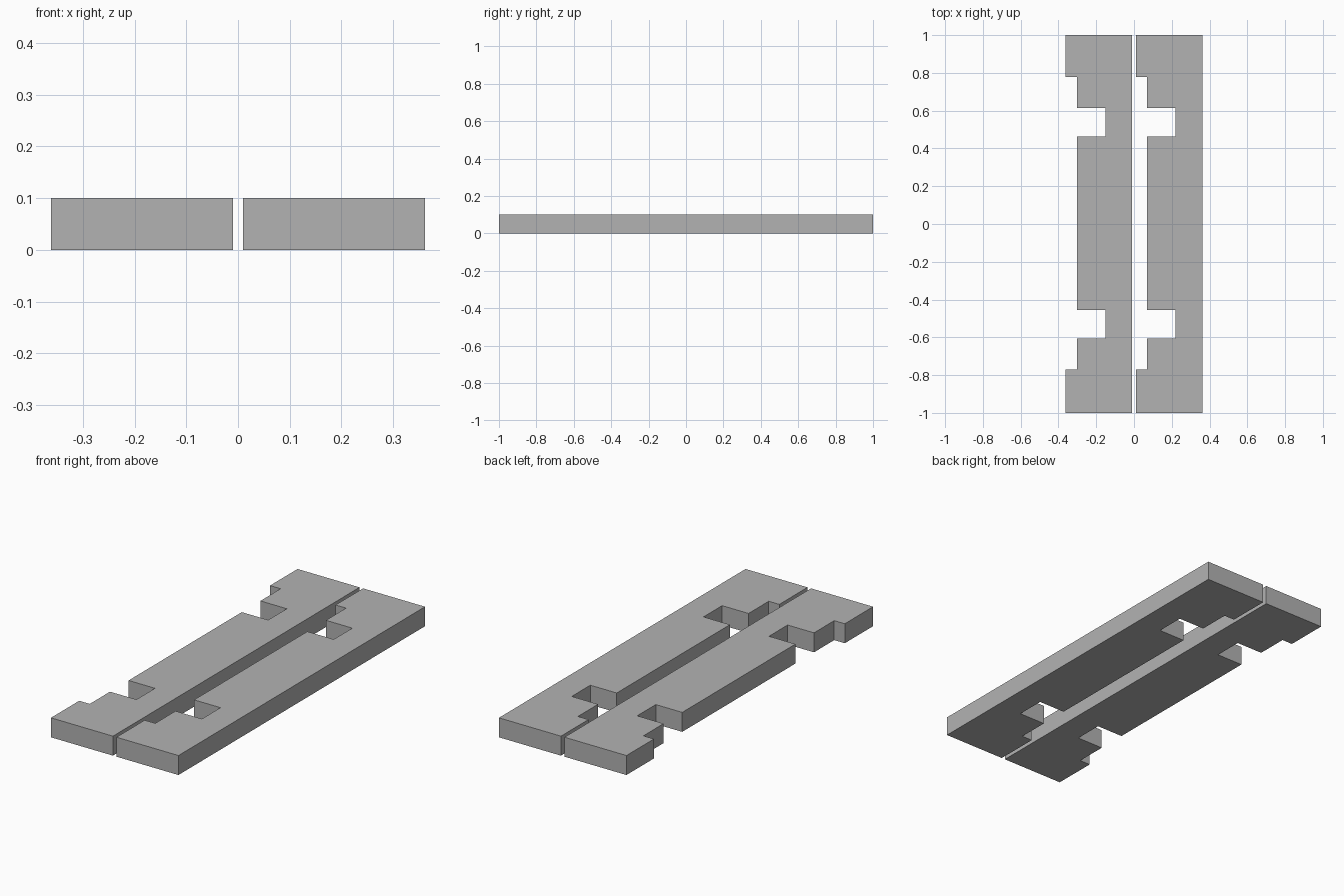
import bpy
import bmesh

if "Cube" in bpy.data.objects:
    bpy.data.objects.remove(bpy.data.objects["Cube"])

HEIGHT = 0.10

grey = bpy.data.materials.new("plain grey")
grey.diffuse_color = (0.45, 0.45, 0.45, 1)
grey.use_nodes = True
grey.node_tree.nodes["Principled BSDF"].inputs["Base Color"].default_value = grey.diffuse_color

# Outline of one plank, x measured from its notched edge
WIDTH, STEP, NOTCH = 0.352, 0.06, 0.21
OUTLINE = [
    (0, -1), (WIDTH, -1), (WIDTH, 1), (0, 1),
    (0, 0.777), (STEP, 0.777), (STEP, 0.613), (NOTCH, 0.613),
    (NOTCH, 0.462), (STEP, 0.462), (STEP, -0.456), (NOTCH, -0.456),
    (NOTCH, -0.607), (STEP, -0.607), (STEP, -0.771), (0, -0.771),
]


def plank(name, left):
    """Extrude the notched outline into a flat plank."""
    bm = bmesh.new()
    face = bm.faces.new([bm.verts.new((left + x, y, 0)) for x, y in OUTLINE])
    top = bmesh.ops.extrude_face_region(bm, geom=[face], use_keep_orig=True)["geom"]
    verts = [g for g in top if isinstance(g, bmesh.types.BMVert)]
    bmesh.ops.translate(bm, verts=verts, vec=(0, 0, HEIGHT))
    bmesh.ops.recalc_face_normals(bm, faces=bm.faces)
    mesh = bpy.data.meshes.new(name)
    bm.to_mesh(mesh)
    bm.free()
    mesh.materials.append(grey)
    bpy.context.collection.objects.link(bpy.data.objects.new(name, mesh))


# Two identical planks side by side with a narrow gap
plank("left_plank", -0.362)
plank("right_plank", 0.01)
